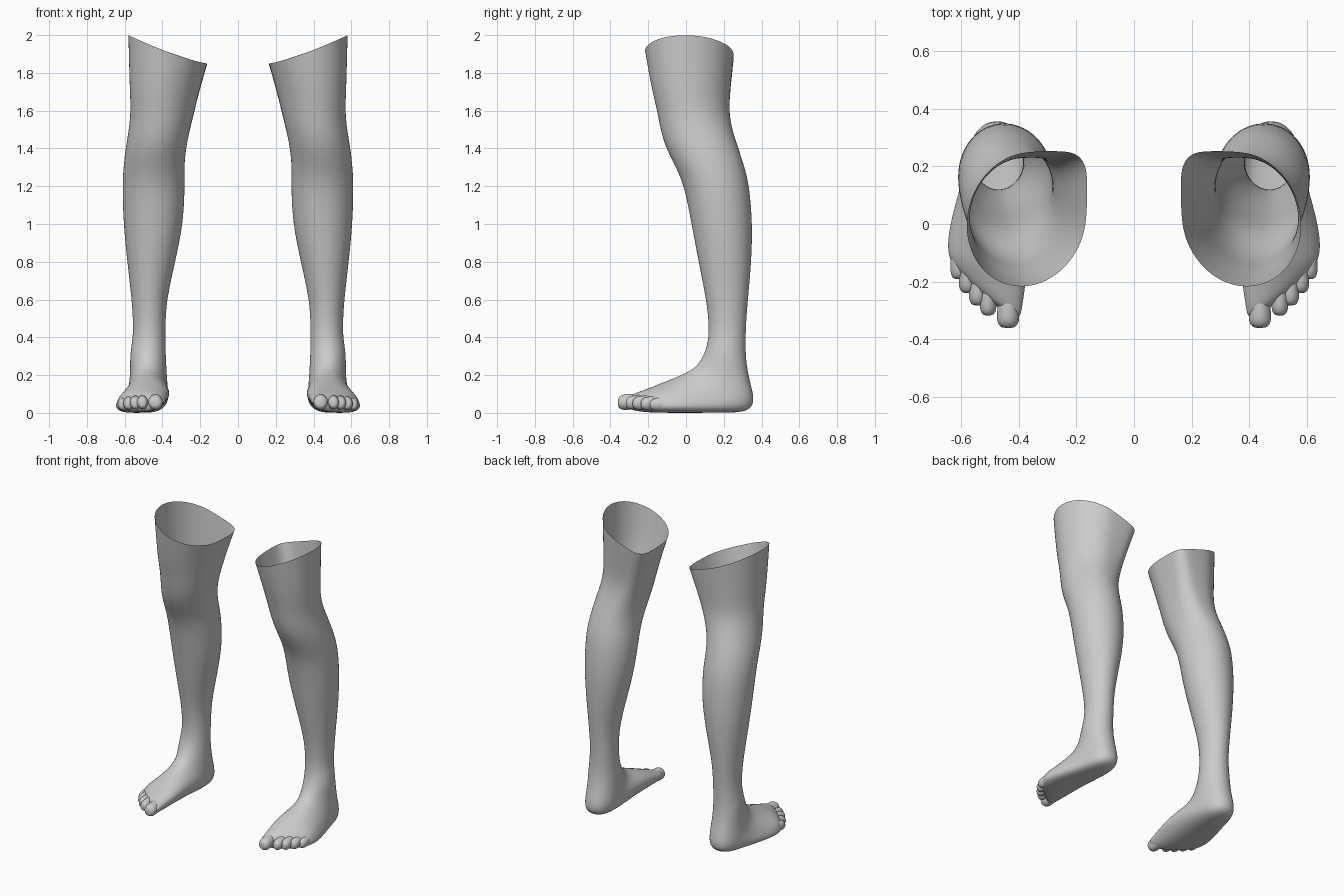
import bpy, bmesh, math

SKIN = bpy.data.materials.new("plain grey")
SKIN.diffuse_color = (0.6, 0.6, 0.6, 1)


def ring_points(a, b, x0, x1, lean=0, skew=0, square=1, corner=1, n=24):
    """Ellipse through a front/top point a and a back/bottom point b, both (y, z)."""
    xc, w = (x0 + x1) / 2, (x1 - x0) / 2
    w = math.sqrt(w * w - lean * lean) * 1.012
    pts = []
    for i in range(n):
        t = 2 * math.pi * i / n
        c, s = math.cos(t), math.sin(t)
        if c < 0:  # boxier lower half for the sole, fuller inner back for the thigh
            e = square * (corner if s < 0 else 1)
            c = -abs(c) ** e
            s = math.copysign(abs(s) ** e, s)
        y = (a[0] + b[0]) / 2 + c * (a[0] - b[0]) / 2 * 1.012 + s * skew
        z = (a[1] + b[1]) / 2 + c * (a[1] - b[1]) / 2
        pts.append([xc + w * s + lean * c, y, z])
    return pts


def loft(name, rings, cap_start=False):
    bm = bmesh.new()
    loops = [[bm.verts.new(p) for p in r] for r in rings]
    n = len(loops[0])
    for r, q in zip(loops, loops[1:]):
        for i in range(n):
            j = (i + 1) % n
            bm.faces.new((r[i], r[j], q[j], q[i]))
    bm.faces.new(loops[-1])
    if cap_start:
        bm.faces.new(loops[0][::-1])
    bmesh.ops.recalc_face_normals(bm, faces=bm.faces)
    for f in bm.faces:
        f.smooth = True
    me = bpy.data.meshes.new(name)
    bm.to_mesh(me)
    bm.free()
    me.materials.append(SKIN)
    ob = bpy.data.objects.new(name, me)
    bpy.context.collection.objects.link(ob)
    mir = ob.modifiers.new("other_side", 'MIRROR')
    mir.use_mirror_merge = False
    sub = ob.modifiers.new("smooth", 'SUBSURF')
    sub.levels = sub.render_levels = 2
    return ob


# Thigh to ankle: height, inner x, outer x, front y, back y, lean, skew, inner back corner
shank = [
    (1.90, .166, .580, -.216, .249, .01, -.01, .42),
    (1.72, .203, .573, -.182, .233, .01, -.01, .5),
    (1.60, .232, .567, -.152, .225, .01, -.005, .6),
    (1.50, .255, .577, -.135, .243, .005, 0, .75),
    (1.40, .277, .595, -.105, .277, 0, 0, .9),
    (1.30, .285, .606, -.052, .310, 0, 0, 1),
    (1.20, .282, .612, -.008, .335, 0, 0, 1),
    (1.00, .290, .606, .030, .352, 0, 0, 1),
    (0.80, .333, .586, .067, .346, 0, 0, 1),
    (0.60, .378, .562, .108, .327, 0, 0, 1),
    (0.48, .384, .555, .121, .318, 0, 0, 1),
    (0.40, .385, .556, .120, .315, 0, 0, 1),
]
rings = [ring_points((f, z), (b, z), x0, x1, ln, sk, 1, co)
         for z, x0, x1, f, b, ln, sk, co in shank]

# Slanted open rim, high on the outer side
for p in rings[0]:
    t = max(0, (p[0] - .163) / .419)
    p[2] = 1.85 + .15 * t ** 1.3

# Ankle, heel and foot: rings fan around the instep towards the toes
rings += [ring_points(*r) for r in [
    ((.106, .33), (.315, .28), .383, .572),
    ((.072, .265), (.338, .16), .378, .570, 0, 0, .95),
    ((.040, .235), (.364, .072), .374, .576, 0, 0, .9),
    ((.000, .212), (.340, .003), .370, .584, 0, 0, .8),
    ((-.05, .190), (.20, 0), .365, .602, -.01, 0, .75),
    ((-.10, .170), (.08, 0), .364, .626, -.03, 0, .75),
    ((-.15, .150), (-.04, 0), .366, .642, -.04, .01, .75),
    ((-.20, .128), (-.14, 0), .378, .638, -.035, .04, .75),
    ((-.250, .108), (-.22, .004), .390, .612, -.02, .07, .8),
    ((-.285, .085), (-.272, .015), .402, .570, -.01, .065, .9),
]]
loft("leg", rings)

# Toes: x, tip y, half width, half height, centre height
toes = [("big_toe", .437, -.361, .040, .040, .054),
        ("second_toe", .506, -.318, .030, .035, .052),
        ("third_toe", .543, -.283, .031, .035, .050),
        ("fourth_toe", .578, -.240, .031, .034, .047),
        ("little_toe", .609, -.192, .029, .032, .043)]
for name, x, tip, w, h, zc in toes:
    prof = [(.13, .7), (.09, .9), (.05, 1), (.025, 1), (.008, .8), (0, .45)]
    loft(name, [ring_points((tip + d, zc + h * k + d * .15), (tip + d, zc - h * k),
                            x - w * k, x + w * k, n=12) for d, k in prof], True)
